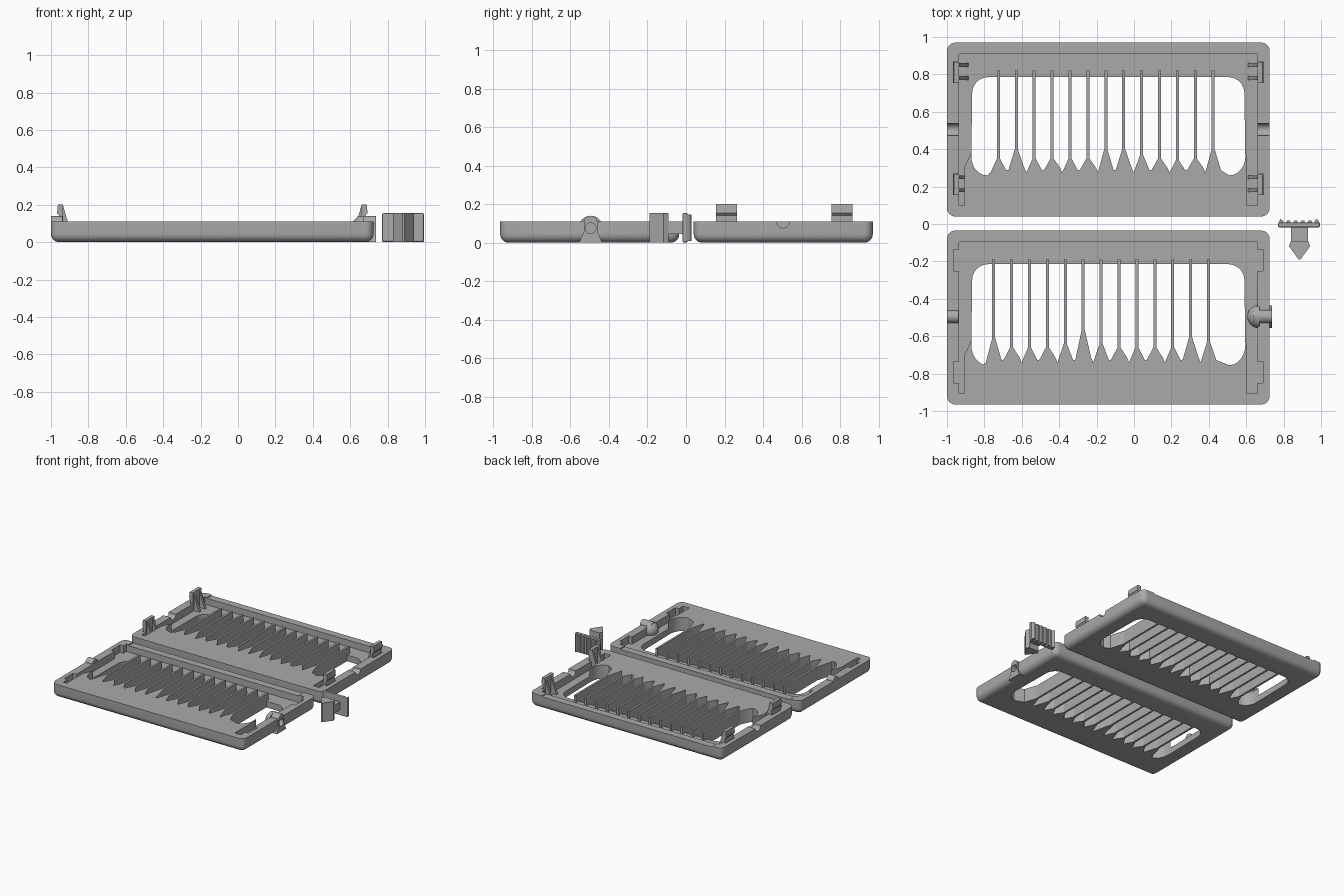
import bpy, bmesh, math
from mathutils import Matrix, Vector

if "Cube" in bpy.data.objects:
    bpy.data.objects.remove(bpy.data.objects["Cube"])

grey = bpy.data.materials.new("plain grey")
grey.use_nodes = True
grey.diffuse_color = (0.4, 0.4, 0.4, 1)
grey.node_tree.nodes["Principled BSDF"].inputs["Base Color"].default_value = (0.4, 0.4, 0.4, 1)


def finish(name, bm):
    bmesh.ops.recalc_face_normals(bm, faces=bm.faces)
    mesh = bpy.data.meshes.new(name)
    bm.to_mesh(mesh)
    bm.free()
    mesh.materials.append(grey)
    ob = bpy.data.objects.new(name, mesh)
    bpy.context.collection.objects.link(ob)
    return ob


def prism(name, points, low, high, axis="z"):
    """Extrude a 2D outline along z (xy outline), y (xz outline) or x (yz outline)."""
    place = {"z": lambda a, b, h: (a, b, h),
             "y": lambda a, b, h: (a, h, b),
             "x": lambda a, b, h: (h, a, b)}[axis]
    bm = bmesh.new()
    face = bm.faces.new([bm.verts.new(place(a, b, low)) for a, b in points])
    top = bmesh.ops.extrude_face_region(bm, geom=[face])["geom"]
    shift = Vector(place(0, 0, high - low))
    bmesh.ops.translate(bm, vec=shift, verts=[v for v in top if isinstance(v, bmesh.types.BMVert)])
    return finish(name, bm)


def box(name, x0, x1, y0, y1, z0, z1):
    return prism(name, [(x0, y0), (x1, y0), (x1, y1), (x0, y1)], z0, z1)


def rod(name, x0, x1, y, z, radius):
    ring = [(y + radius * math.cos(t * math.tau / 32), z + radius * math.sin(t * math.tau / 32))
            for t in range(32)]
    return smooth(prism(name, ring, x0, x1, "x"))


def smooth(ob):
    bpy.ops.object.select_all(action="DESELECT")
    ob.select_set(True)
    bpy.context.view_layer.objects.active = ob
    bpy.ops.object.shade_smooth_by_angle(angle=math.radians(30))
    return ob


def cut(ob, cutter):
    mod = ob.modifiers.new("cut", "BOOLEAN")
    mod.operation = "DIFFERENCE"
    mod.solver = "EXACT"
    mod.object = cutter
    bpy.context.view_layer.objects.active = ob
    bpy.ops.object.modifier_apply(modifier=mod.name)
    bpy.data.objects.remove(cutter)


def arc(cx, cy, rx, ry, start, end, steps=8):
    return [(cx + rx * math.cos(math.radians(start + (end - start) * i / steps)),
             cy + ry * math.sin(math.radians(start + (end - start) * i / steps)))
            for i in range(steps + 1)]


LEFT, RIGHT, DEPTH, HEIGHT = -1.0, 0.725, 0.93, 0.11
PITCH, FIN = 0.0957, 0.008


def tray(name, y0, first_fin, peaks, valley, window_top, fin_top):
    # Shell with rounded corners and rounded underside
    bm = bmesh.new()
    bmesh.ops.create_cube(bm, size=1, matrix=Matrix.Translation(
        ((LEFT + RIGHT) / 2, y0 + DEPTH / 2, HEIGHT / 2)) @ Matrix.Diagonal(
        (RIGHT - LEFT, DEPTH, HEIGHT, 1)))
    edges = [e for e in bm.edges if min(v.co.z for v in e.verts) < 0.01]
    bmesh.ops.bevel(bm, geom=edges, offset=0.045, segments=6, profile=0.5, affect="EDGES")
    shell = finish(name + "_shell", bm)

    # Recess around the raised front slab
    recess = [(-0.935, 0.87), (0.66, 0.87), (0.66, 0.06), (0.605, 0.06), (0.605, 0.32),
              (0.57, 0.41), (-0.845, 0.41), (-0.88, 0.32), (-0.905, 0.27),
              (-0.905, 0.06), (-0.935, 0.06)]
    cut(shell, prism("cutter", [(x, y + y0) for x, y in recess], 0.05, 0.3))

    # Window with a toothed front edge, one tooth below each fin
    teeth = []
    for i, peak in enumerate(peaks):
        x = first_fin + i * PITCH
        foot = valley + 0.015 * (i % 2)
        teeth += [(x - 0.042, foot), (x - FIN, peak), (x + FIN, peak), (x + 0.042, foot + 0.012)]
    window = arc(-0.785, 0.32, 0.085, valley - 0.335, 180, 90, 6)
    window = [(x, y) for x, y in window if x < first_fin - 0.045]
    window += teeth
    end = [(x, y) for x, y in arc(0.51, 0.32, 0.085, valley - 0.335, 90, 0, 6)
           if x > teeth[-1][0] + 0.005]
    window += end
    window += arc(0.505, window_top - 0.085, 0.085, 0.085, 0, 90)
    window += arc(-0.78, window_top - 0.085, 0.085, 0.085, 90, 180)
    cut(shell, prism("cutter", [(x, y + y0) for x, y in window], -0.1, 0.3))

    # Clip pockets in the side walls and the lowered rear rim
    for y in (0.115, 0.715):
        cut(shell, box("cutter", -0.965, -0.925, y0 + y, y0 + y + 0.115, 0.05, 0.3))
        cut(shell, box("cutter", 0.65, 0.69, y0 + y, y0 + y + 0.115, 0.05, 0.3))
    cut(shell, box("cutter", -0.915, 0.615, y0 + 0.86, y0 + 1, HEIGHT - 0.008, 0.3))

    # Thin divider fins
    for i, peak in enumerate(peaks):
        x = first_fin + i * PITCH
        box(f"{name}_fin_{i + 1}", x - FIN, x + FIN, y0 + peak - 0.01, y0 + fin_top,
            0.002, HEIGHT - 0.001)
    return shell


# Two tray halves
back_y, front_y = 0.04, -0.965
back = tray("back_tray", back_y, -0.725,
            [.31, .36, .31, .31, .31, .31, .36, .36, .33, .31, .30, .31, .36],
            0.235, 0.745, 0.78)
front = tray("front_tray", front_y, -0.75,
             [.355, .305, .305, .305, .325, .40, .325, .305, .305, .305, .305, .36, .335],
             0.225, 0.75, 0.775)

# Half-round grooves in the back tray side walls
for x0, x1 in ((-1.1, -0.93), (0.65, 0.8)):
    cut(back, rod("cutter", x0, x1, back_y + 0.465, HEIGHT, 0.033))
smooth(back)

# Matching rods on the front tray
peg_y = front_y + 0.47
rod("left_peg", -1, -0.937, peg_y, 0.105, 0.034)
right_peg = rod("right_peg", 0.64, 0.737, peg_y, 0.105, 0.035)

# Flared support and inner dome behind the cord hole
support = prism("peg_support", [(peg_y - 0.06, 0), (peg_y + 0.06, 0), (peg_y + 0.035, 0.06),
                                (peg_y + 0.035, 0.105), (peg_y - 0.035, 0.105),
                                (peg_y - 0.035, 0.06)], 0.68, 0.737, "x")
bm = bmesh.new()
bmesh.ops.create_uvsphere(bm, u_segments=32, v_segments=16, radius=0.062,
                          matrix=Matrix.Translation((0.668, peg_y, 0.078)))
dome = finish("inner_dome", bm)
cut(dome, box("cutter", 0.67, 0.9, peg_y - 0.2, peg_y + 0.2, -0.1, 0.3))
for part in (right_peg, support, dome, front):
    cut(part, rod("cutter", 0.655, 0.8, peg_y, 0.075, 0.028))
    smooth(part)

# Snap clips with two gusset ribs each, mirrored left and right
MIDDLE = (LEFT + RIGHT) / 2
tab = [(-0.965, 0.05), (-0.935, 0.05), (-0.935, 0.2), (-0.963, 0.2), (-0.968, 0.155), (-0.955, 0.14),
       (-0.955, 0.11)]
rib = [(-0.937, 0.05), (-0.885, 0.05), (-0.91, 0.11), (-0.935, 0.195)]
for side in ("left", "right"):
    def flip(points):
        return points if side == "right" else [(2 * MIDDLE - x, z) for x, z in points]
    for place, y in (("front", 0.155), ("rear", 0.755)):
        prism(f"{side}_{place}_clip", flip(tab), y, y + 0.11, "y")
        for n, offset in enumerate((0.015, 0.085)):
            prism(f"{side}_{place}_clip_rib_{n + 1}", flip(rib), y + offset, y + offset + 0.02, "y")

# Separate push button: grip plate with ridges, neck and arrow head
plate = box("button_plate", 0.77, 0.995, -0.018, 0.008, 0, 0.155)
bevel = plate.modifiers.new("soft edges", "BEVEL")
bevel.width = 0.008
bevel.segments = 2
for i in range(6):
    x = 0.787 + i * 0.038
    prism(f"button_ridge_{i + 1}", [(x - 0.015, 0.004), (x + 0.015, 0.004), (x + 0.009, 0.018),
                                    (x - 0.004, 0.028 if i in (0, 5) else 0.02)], 0.008, 0.147)
box("button_neck", 0.84, 0.93, -0.1, -0.015, 0.045, 0.11)
prism("button_arrow_head", [(0.84, -0.09), (0.93, -0.09), (0.942, -0.118), (0.89, -0.19),
                            (0.88, -0.19), (0.828, -0.118)], 0, 0.155)
